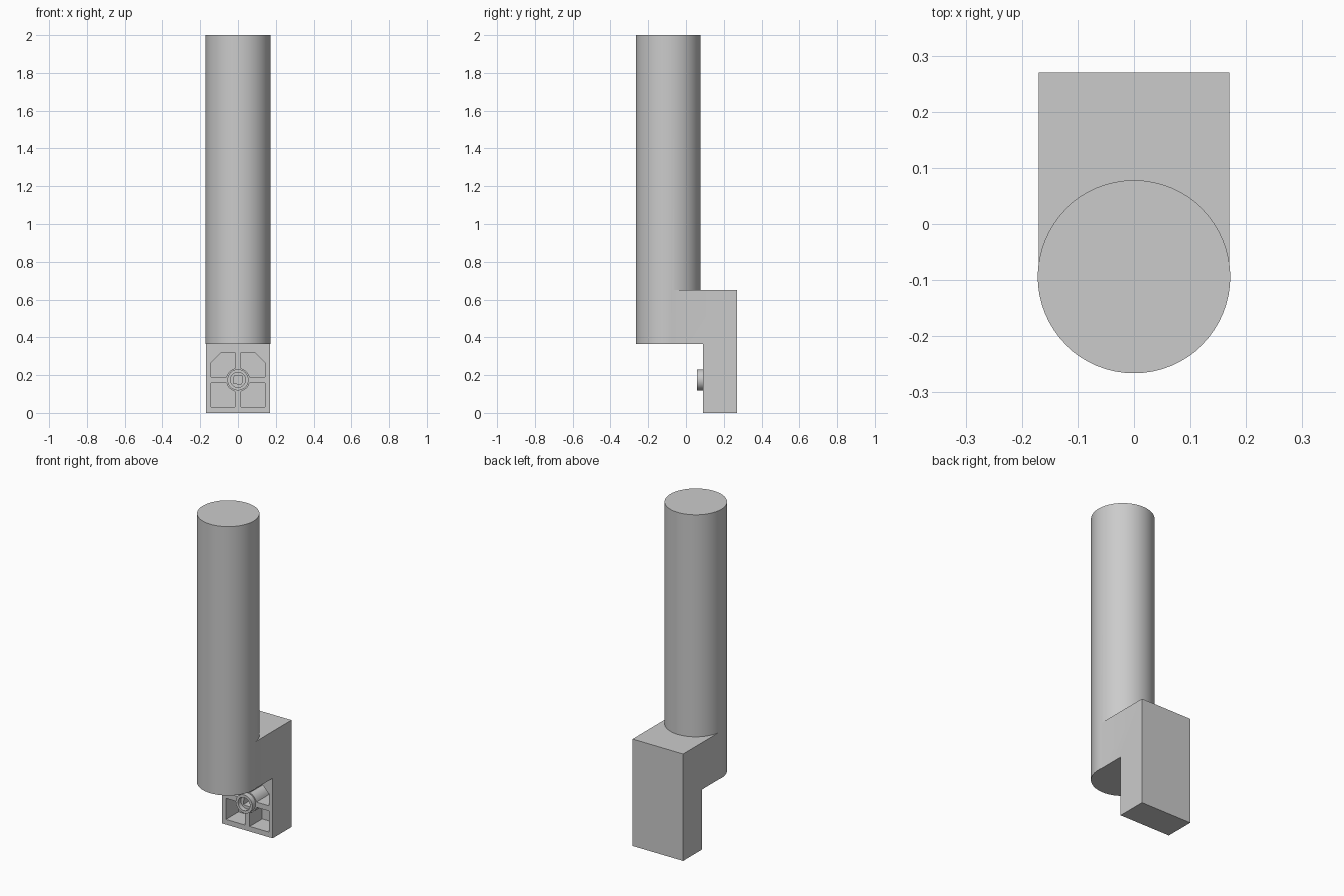
import bpy
import bmesh
import math
from mathutils import Matrix, Vector

if "Cube" in bpy.data.objects:
    bpy.data.objects.remove(bpy.data.objects["Cube"])

grey = bpy.data.materials.new("plain grey")
grey.use_nodes = True
colour = (0.6, 0.6, 0.6, 1)
grey.diffuse_color = colour
grey.node_tree.nodes["Principled BSDF"].inputs["Base Color"].default_value = colour

RADIUS, AXIS_Y = 0.172, -0.094     # round post
HALF, BACK, FACE = 0.17, 0.27, 0.09  # bracket
LOW, SHELF = 0.365, 0.65
HUB = Vector((0, 0, 0.175))


def prism(name, points, offset):
    """Extrude a closed outline along the offset."""
    bm = bmesh.new()
    face = bm.faces.new([bm.verts.new(p) for p in points])
    extruded = bmesh.ops.extrude_face_region(bm, geom=[face], use_keep_orig=True)
    top = [v for v in extruded["geom"] if isinstance(v, bmesh.types.BMVert)]
    bmesh.ops.translate(bm, verts=top, vec=offset)
    bmesh.ops.recalc_face_normals(bm, faces=bm.faces)
    mesh = bpy.data.meshes.new(name)
    bm.to_mesh(mesh)
    bm.free()
    mesh.materials.append(grey)
    obj = bpy.data.objects.new(name, mesh)
    bpy.context.collection.objects.link(obj)
    return obj


def ring(radius, sides, turn=0):
    """Points of a regular polygon in the x-z plane."""
    angles = [math.tau * i / sides + turn for i in range(sides)]
    return [Vector((radius * math.cos(a), 0, radius * math.sin(a))) for a in angles]


def hub_prism(name, radius, sides, front, back, turn=0):
    start = HUB + Vector((0, front, 0))
    return prism(name, [p + start for p in ring(radius, sides, turn)], (0, back - front, 0))


def combine(obj, tool, operation):
    """Apply a boolean and discard its tool."""
    mod = obj.modifiers.new("combine", "BOOLEAN")
    mod.object, mod.operation, mod.solver = tool, operation, "EXACT"
    bpy.context.view_layer.objects.active = obj
    bpy.ops.object.modifier_apply(modifier=mod.name)
    bpy.data.objects.remove(tool)


# Bracket: a stepped side profile extruded across its width
profile = [(BACK, 0), (BACK, SHELF), (AXIS_Y, SHELF), (AXIS_Y, LOW), (FACE, LOW), (FACE, 0)]
body = prism("post_and_bracket", [(-HALF, y, z) for y, z in profile], (2 * HALF, 0, 0))

# Round post
upright = Matrix.Rotation(math.pi / 2, 3, "X")
circle = [upright @ p + Vector((0, AXIS_Y, LOW)) for p in ring(RADIUS, 64)]
combine(body, prism("post", circle, (0, 0, 2 - LOW)), "UNION")

# Four pockets that leave a cross of ribs and a round wall about the hub
RIB, EDGE, WALL = 0.016, 0.144, 0.063
start = math.asin(RIB / WALL)
arc = [start + (math.pi / 2 - 2 * start) * i / 6 for i in range(7)]
for side in (-1, 1):
    for up in (-1, 1):
        outline = [(WALL * math.cos(a), WALL * math.sin(a)) for a in arc]
        corner = [(EDGE - 0.055, EDGE), (EDGE, EDGE - 0.055)] if up > 0 else [(EDGE, EDGE)]
        outline += [(RIB, EDGE)] + corner + [(EDGE, RIB)]
        points = [HUB + Vector((side * x, FACE - 0.02, up * z)) for x, z in outline]
        combine(body, prism("pocket", points, (0, 0.14, 0)), "DIFFERENCE")

# Hub with a wide bore and a square socket
combine(body, hub_prism("hub", 0.056, 32, 0.058, 0.15), "UNION")
combine(body, hub_prism("bore", 0.04, 24, 0.04, 0.085), "DIFFERENCE")
combine(body, hub_prism("socket", 0.03, 4, 0.07, 0.17, math.radians(40)), "DIFFERENCE")

body.select_set(True)
bpy.context.view_layer.objects.active = body
bpy.ops.object.shade_smooth_by_angle(angle=math.radians(30))
